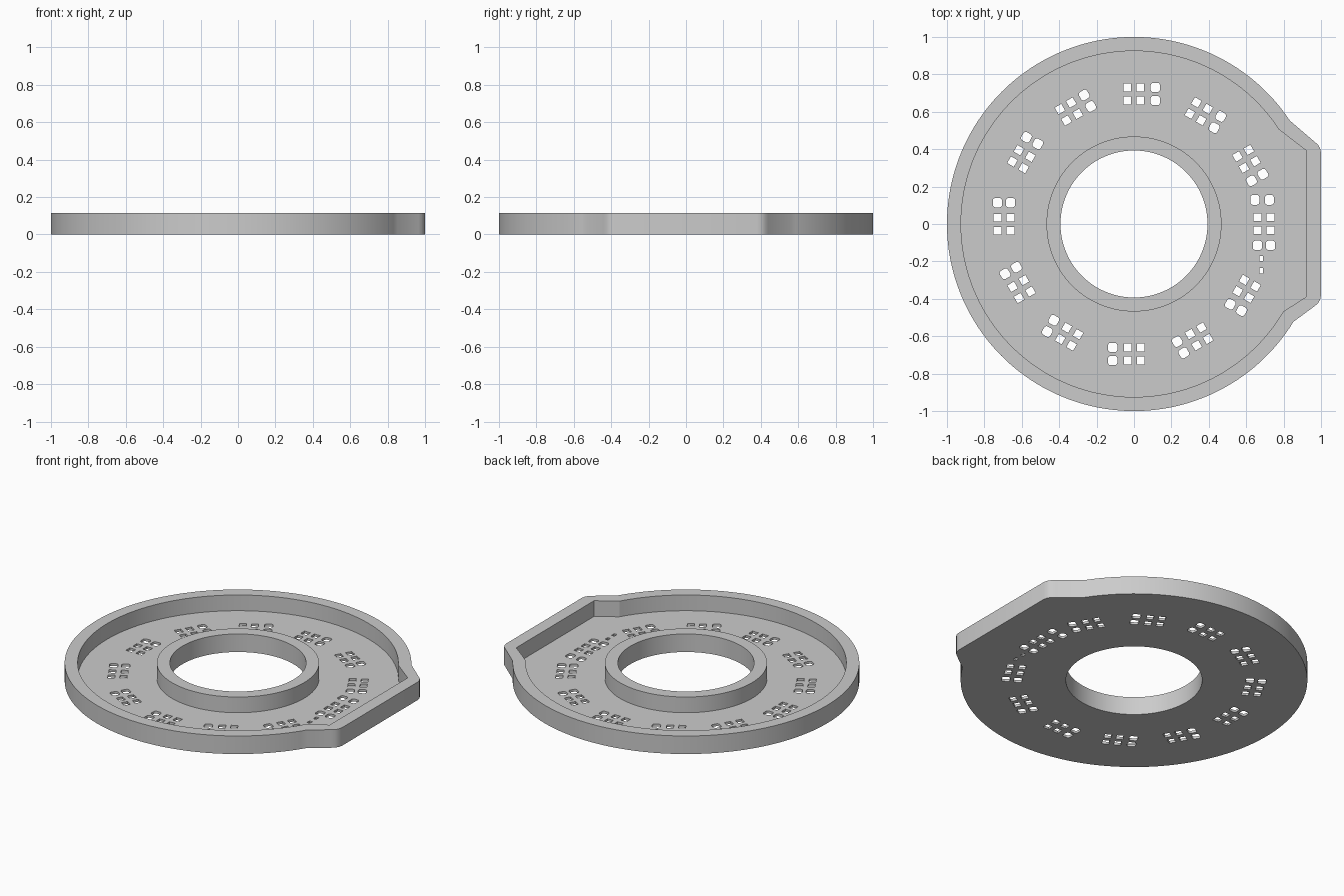
import bpy, bmesh, math
from mathutils import Matrix, Vector

if "Cube" in bpy.data.objects:
    bpy.data.objects.remove(bpy.data.objects["Cube"])

HEIGHT, FLOOR = 0.115, 0.015


def circle(r, n=128):
    return [(r * math.cos(2 * math.pi * i / n), r * math.sin(2 * math.pi * i / n)) for i in range(n)]


def outline(r, start, end, tab, n=128):
    """Long arc from start to end (degrees), closed by the tab points."""
    a, b = math.radians(start), math.radians(end)
    arc = [(r * math.cos(a + (b - a) * i / n), r * math.sin(a + (b - a) * i / n)) for i in range(n + 1)]
    return arc + tab


def slot(cx, cy, w, h, angle=0.0, corner=0.0):
    """Rectangular hole, optionally with rounded corners, turned about the origin."""
    pts = []
    for k, (sx, sy) in enumerate(((1, 1), (-1, 1), (-1, -1), (1, -1))):
        x, y = sx * (w / 2 - corner), sy * (h / 2 - corner)
        for j in range(5 if corner else 1):
            a = math.pi / 2 * (k + j / 4)
            pts.append((cx + x + corner * math.cos(a), cy + y + corner * math.sin(a)))
    rot = Matrix.Rotation(angle, 2)
    return [tuple(rot @ Vector(p)) for p in pts]


# Outlines of the tray and the hub
outer = outline(1.0, 33.6, 328.5, [(0.965, -0.44), (0.983, -0.425), (0.995, -0.405), (1.0, -0.38),
                                   (1.0, 0.38), (0.995, 0.405), (0.983, 0.425), (0.965, 0.44)])
inner = outline(0.925, 33.1, 329.6, [(0.92, -0.39), (0.92, 0.393)])
hub_outer, hub_hole = circle(0.468), circle(0.393)

# Twelve groups of holes, each with four square and two rounded ones
holes = []
for g in range(12):
    a = g * math.pi / 6
    for r in (0.66, 0.73):
        holes += [slot(r, t, 0.041, 0.041, a) for t in (0.036, -0.034)]
        holes.append(slot(r, -0.114, 0.05, 0.05, a, 0.014))
# Extra pair of rounded holes and two tiny ones beside the tab
holes += [slot(r, 0.129, 0.048, 0.053, 0, 0.014) for r in (0.646, 0.724)]
holes += [slot(0.68, y, 0.02, 0.027) for y in (-0.185, -0.25)]

bm = bmesh.new()


def loop(pts, z):
    vs = [bm.verts.new((x, y, z)) for x, y in pts]
    return [bm.edges.new((vs[i], vs[(i + 1) % len(vs)])) for i in range(len(vs))]


def wall(pts, z0, z1):
    """Vertical band, returning its lower and upper edge loops."""
    lo, hi = loop(pts, z0), loop(pts, z1)
    for e, f in zip(lo, hi):
        (a, b), (c, d) = e.verts, f.verts
        bm.faces.new((a, b, d, c))
    return lo, hi


def fill(*loops):
    bmesh.ops.triangle_fill(bm, use_beauty=True, use_dissolve=False,
                            edges=[e for l in loops for e in l], normal=(0, 0, 1))


# Vertical walls
out_lo, out_hi = wall(outer, 0, HEIGHT)
in_lo, in_hi = wall(inner, FLOOR, HEIGHT)
hub_lo, hub_hi = wall(hub_outer, FLOOR, HEIGHT)
bore_lo, bore_hi = wall(hub_hole, 0, HEIGHT)
pads = [wall(h, 0, FLOOR) for h in holes]

# Rim tops, tray floor and underside
fill(out_hi, in_hi)
fill(hub_hi, bore_hi)
fill(in_lo, hub_lo, *[p[1] for p in pads])
fill(out_lo, bore_lo, *[p[0] for p in pads])
bmesh.ops.recalc_face_normals(bm, faces=bm.faces[:])

mesh = bpy.data.meshes.new("ring_tray")
bm.to_mesh(mesh)
bm.free()
tray = bpy.data.objects.new("ring_tray", mesh)
bpy.context.collection.objects.link(tray)

grey = bpy.data.materials.new("light grey")
grey.diffuse_color = (0.6, 0.6, 0.6, 1)
grey.use_nodes = True
grey.node_tree.nodes["Principled BSDF"].inputs["Base Color"].default_value = grey.diffuse_color
mesh.materials.append(grey)

bpy.context.view_layer.objects.active = tray
tray.select_set(True)
bpy.ops.object.shade_smooth_by_angle(angle=math.radians(25))
